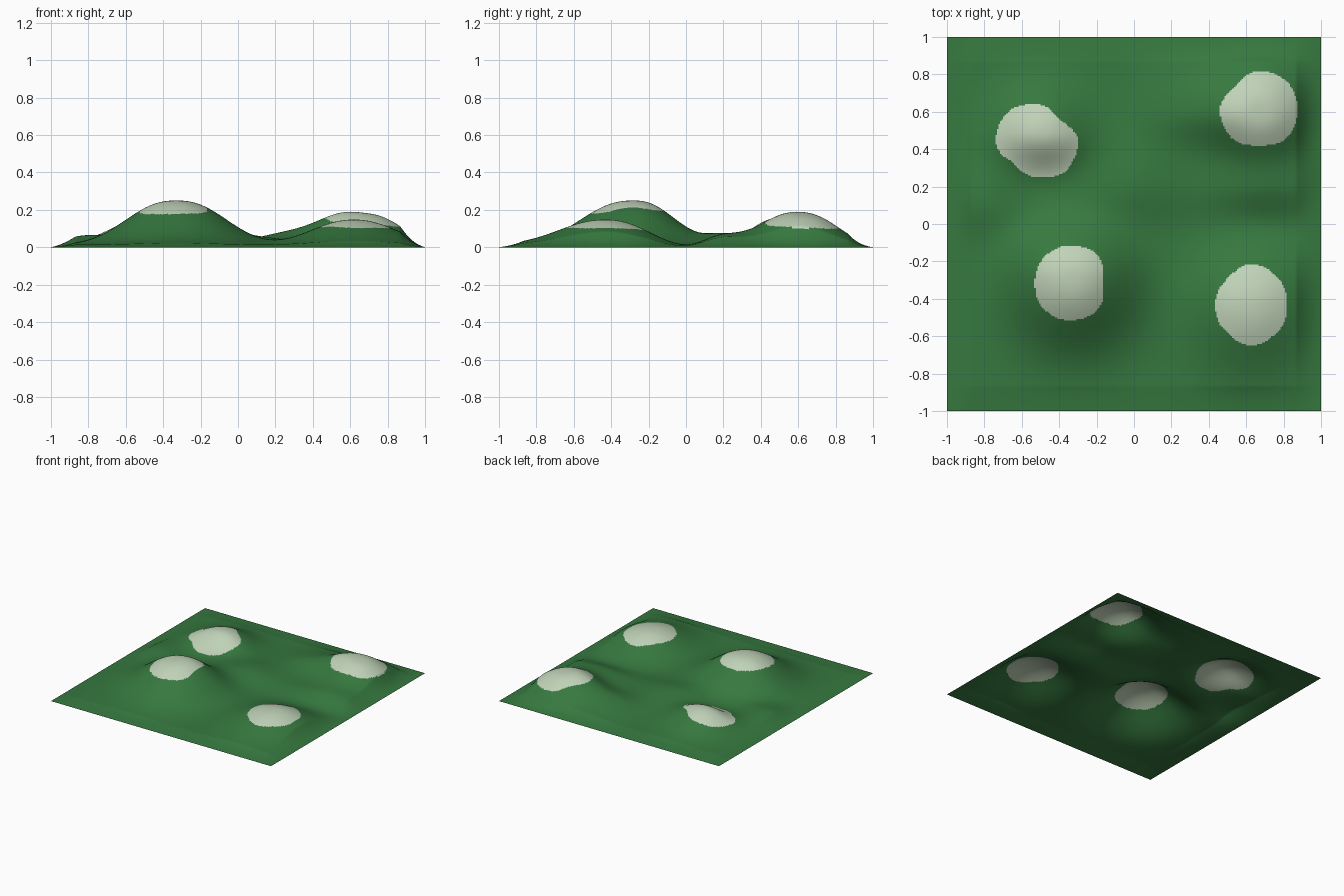
import bpy, bmesh, math

if "Cube" in bpy.data.objects:
    bpy.data.objects.remove(bpy.data.objects["Cube"])

def material(name, rgb):
    m = bpy.data.materials.new(name)
    m.diffuse_color = (*rgb, 1.0)
    m.use_nodes = True
    m.node_tree.nodes["Principled BSDF"].inputs["Base Color"].default_value = m.diffuse_color
    return m

grass = material("grass_green", (0.037, 0.19, 0.05))
pale = material("pale_hilltop", (0.53, 0.65, 0.48))

# Hills: x, y, height, width x, width north, width south, power
HILLS = [
    (-0.33, -0.28, 0.236, 0.34, 0.28, 0.36, 2.4),
    (-0.49, 0.49, 0.138, 0.25, 0.24, 0.18, 2.2),
    (0.67, 0.60, 0.158, 0.26, 0.26, 0.24, 2.6),
    (0.62, -0.43, 0.134, 0.30, 0.29, 0.33, 2.2),
    # low swells and hollows between the hills
    (-0.05, 0.20, 0.060, 0.30, 0.25, 0.20, 2.0),
    (0.32, 0.60, 0.070, 0.26, 0.25, 0.18, 2.0),
    (0.70, 0.21, 0.055, 0.30, 0.20, 0.14, 2.0),
    (-0.79, 0.12, 0.050, 0.20, 0.25, 0.18, 2.0),
    (0.70, -0.02, -0.018, 0.35, 0.12, 0.15, 2.0),
]
BASE = 0.014

# Pale caps: centre, then outline radius every 45 degrees from +x
CAPS = [
    ((-0.35, -0.31), (.185, .21, .195, .185, .18, .195, .205, .215)),
    ((-0.52, 0.44), (.22, .17, .20, .22, .22, .17, .19, .22)),
    ((0.67, 0.61), (.205, .21, .21, .18, .21, .21, .19, .21)),
    ((0.63, -0.43), (.19, .20, .215, .19, .195, .20, .22, .20)),
]

def height(x, y):
    z = BASE
    for hx, hy, h, wx, wn, ws, p in HILLS:
        wy = wn if y > hy else ws
        z += h * math.exp(-math.hypot((x - hx) / wx, (y - hy) / wy) ** p)
    # outer border slopes straight down to the ground
    for d in (1 - abs(x), 1 - abs(y)):
        z *= max(0.0, min(1.0, d / 0.133))
    return max(z, 0.0)

def in_cap(x, y):
    for (cx, cy), radii in CAPS:
        d = math.hypot(x - cx, y - cy)
        if d > 0.25:
            continue
        a = (math.atan2(y - cy, x - cx) / (math.pi / 4)) % 8
        i = int(a) % 8
        t = a - int(a)
        t = t * t * (3 - 2 * t)
        if d < radii[i] * (1 - t) + radii[(i + 1) % 8] * t:
            return True
    return False

# Terrain sheet
bm = bmesh.new()
bmesh.ops.create_grid(bm, x_segments=240, y_segments=240, size=1.0)
for f in bm.faces:
    c = f.calc_center_median()
    f.material_index = 1 if in_cap(c.x, c.y) else 0
    f.smooth = True
for v in bm.verts:
    v.co.z = height(v.co.x, v.co.y)
me = bpy.data.meshes.new("hilly_ground")
bm.to_mesh(me)
bm.free()
me.materials.append(grass)
me.materials.append(pale)
ob = bpy.data.objects.new("hilly_ground", me)
bpy.context.collection.objects.link(ob)
